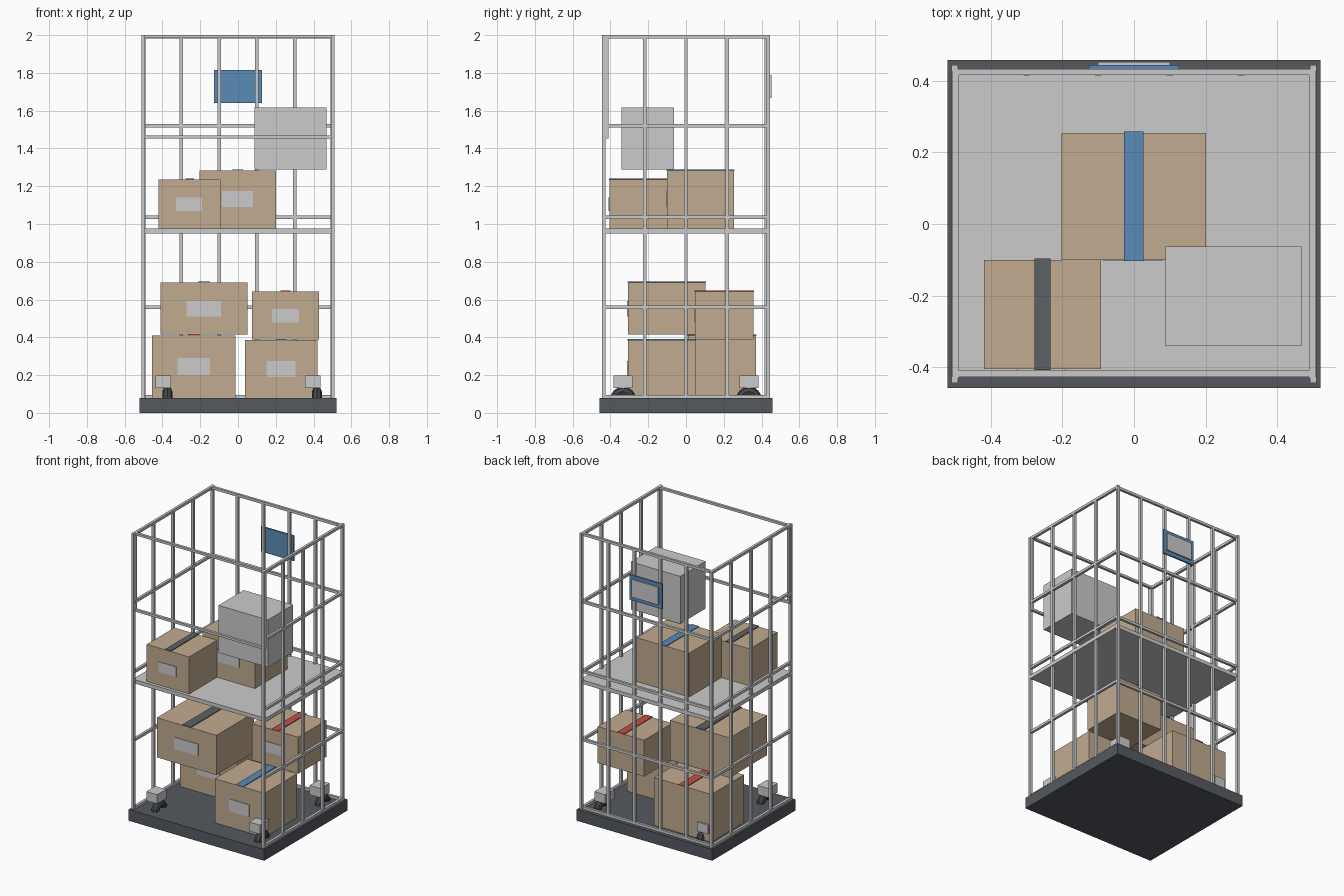
import bpy, math

def mat(name, rgb):
    m = bpy.data.materials.new(name)
    m.diffuse_color = (*rgb, 1)
    return m

CARD = mat("cardboard", (0.54, 0.41, 0.28))
BLUE = mat("blue", (0.10, 0.26, 0.48))
RED = mat("red", (0.55, 0.08, 0.07))
DARK = mat("dark_grey", (0.11, 0.12, 0.13))
BASE = mat("base_grey", (0.09, 0.10, 0.115))
RUBBER = mat("rubber", (0.06, 0.06, 0.07))
STEEL = mat("steel", (0.57, 0.58, 0.59))
PAPER = mat("paper", (0.64, 0.64, 0.61))

def box(name, x0, x1, y0, y1, z0, z1, m):
    bpy.ops.mesh.primitive_cube_add(size=1, location=((x0+x1)/2, (y0+y1)/2, (z0+z1)/2))
    o = bpy.context.object
    o.name = name
    o.scale = (x1-x0, y1-y0, z1-z0)
    bpy.ops.object.transform_apply(location=False, rotation=False, scale=True)
    o.data.materials.append(m)
    return o

def post(name, x, y, z0, z1, w=0.018):
    box(name, x-w/2, x+w/2, y-w/2, y+w/2, z0, z1, STEEL)

# base deck and middle shelf
box("base_deck", -0.522, 0.522, -0.458, 0.458, 0, 0.078, BASE)
box("middle_shelf", -0.511, 0.511, -0.427, 0.433, 0.95, 0.977, STEEL)

# corner posts
for sx in (-1, 1):
    for sy in (-1, 1):
        post("corner_post", sx*0.501, sy*0.436, 0.07, 2.0)

# back bars and side bars
for x in (-0.3, -0.1, 0.1, 0.3):
    post("back_bar", x, 0.424, 0.078, 1.995)
for sx in (-1, 1):
    for y in (-0.218, 0, 0.218):
        post("side_bar", sx*0.499, y, 0.078, 1.995)

# horizontal rails on sides and back
for z in (0.087, 0.56, 1.035, 1.52, 1.991):
    h = 0.009
    for sx in (-1, 1):
        box("side_rail", sx*0.499-h, sx*0.499+h, -0.43, 0.43, z-h, z+h, STEEL)
    box("back_rail", -0.5, 0.5, 0.416, 0.433, z-h, z+h, STEEL)

# upper front frame
for z in (1.46, 1.992):
    box("front_rail", -0.505, 0.505, -0.428, -0.41, z-0.008, z+0.008, STEEL)
for sx in (-1, 1):
    post("front_frame_upright", sx*0.499, -0.419, 1.455, 1.995, 0.017)

# sign on the back
box("sign_board", -0.126, 0.126, 0.433, 0.444, 1.64, 1.815, BLUE)
box("sign_card", -0.101, 0.101, 0.444, 0.453, 1.667, 1.79, PAPER)

# cartons: x range, y range, z range, tape width, tape material, label x/z ranges
cartons = [
    ("upper_left", -0.42, -0.092, -0.405, -0.10, 0.977, 1.235, 0.044, DARK, -0.327, -0.19, 1.07, 1.14),
    ("upper_middle", -0.203, 0.201, -0.10, 0.255, 0.977, 1.283, 0.054, BLUE, -0.085, 0.08, 1.09, 1.175),
    ("lower_left", -0.454, -0.013, 0.01, 0.37, 0.078, 0.41, 0.06, RED, -0.32, -0.147, 0.2, 0.29),
    ("stacked_left", -0.41, 0.05, -0.308, 0.104, 0.414, 0.69, 0.065, DARK, -0.273, -0.09, 0.51, 0.592),
    ("lower_right", 0.037, 0.42, -0.308, 0.05, 0.078, 0.385, 0.056, BLUE, 0.15, 0.305, 0.19, 0.275),
    ("stacked_right", 0.073, 0.43, 0.048, 0.357, 0.388, 0.642, 0.052, RED, 0.18, 0.322, 0.478, 0.55),
]
for n, x0, x1, y0, y1, z0, z1, tw, tm, lx0, lx1, lz0, lz1 in cartons:
    c = (x0+x1)/2
    box(n+"_carton", x0, x1, y0, y1, z0, z1, CARD)
    box(n+"_tape", c-tw/2, c+tw/2, y0-0.003, y1+0.003, z1-0.001, z1+0.005, tm)
    box(n+"_label", lx0, lx1, y0-0.004, y0+0.001, lz0, lz1, PAPER)
box("grey_carton", 0.088, 0.469, -0.341, -0.063, 1.288, 1.618, PAPER)

# casters: mounting block over a wheel partly sunk into the deck
for sx in (-1, 1):
    for sy in (-1, 1):
        x, y = sx*0.396, sy*0.333
        box("caster_block", x-0.042, x+0.042, y-0.05, y+0.05, 0.133, 0.197, PAPER)
        bpy.ops.mesh.primitive_torus_add(major_segments=16, minor_segments=8, major_radius=0.043,
            minor_radius=0.026, location=(x+0.022, y, 0.07), rotation=(0, math.pi/2, 0))
        o = bpy.context.object
        o.name = "caster_wheel"
        o.data.materials.append(RUBBER)
